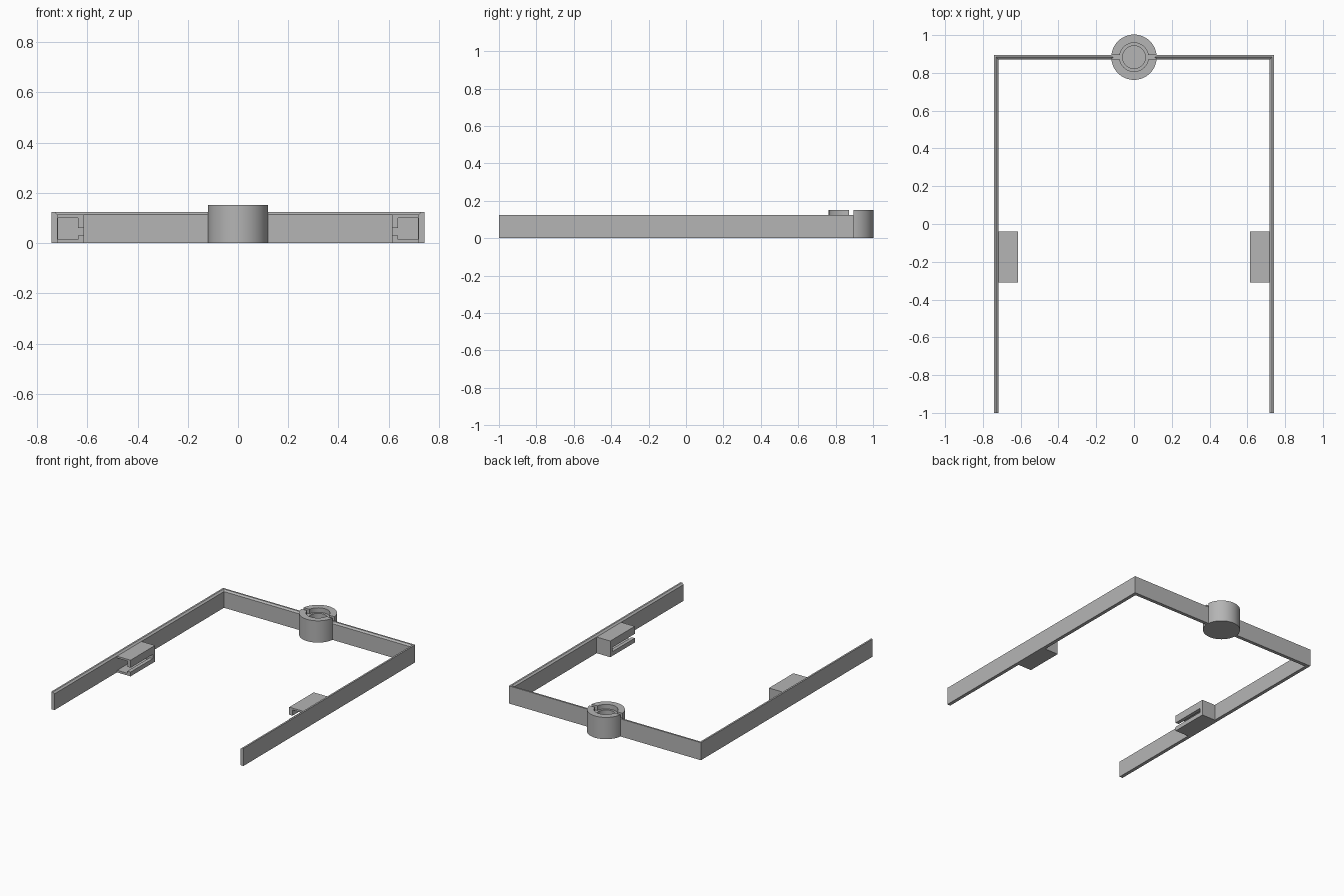
import bpy
import bmesh
import math
from mathutils import Matrix

old = bpy.data.objects.get("Cube")
if old:
    bpy.data.objects.remove(old, do_unlink=True)

grey = bpy.data.materials.new("plain grey")
grey.use_nodes = True
COLOUR = (0.46, 0.46, 0.46, 1)
grey.diffuse_color = COLOUR
grey.node_tree.nodes["Principled BSDF"].inputs["Base Color"].default_value = COLOUR

HALF_W, BACK, FRONT, THICK, HEIGHT = 0.742, 0.895, -1.0, 0.024, 0.123
LEDGE = 0.113
HUB_Y = BACK - THICK / 2


def finish(name, bm):
    bmesh.ops.recalc_face_normals(bm, faces=bm.faces)
    mesh = bpy.data.meshes.new(name)
    bm.to_mesh(mesh)
    bm.free()
    obj = bpy.data.objects.new(name, mesh)
    mesh.materials.append(grey)
    bpy.context.collection.objects.link(obj)
    return obj


def box(name, lo, hi):
    bm = bmesh.new()
    bmesh.ops.create_cube(bm, size=1)
    for v in bm.verts:
        v.co = [a + (b - a) * (c + 0.5) for a, b, c in zip(lo, hi, v.co)]
    return finish(name, bm)


def cylinder(name, radius, z0, z1):
    bm = bmesh.new()
    bmesh.ops.create_cone(bm, cap_ends=True, segments=64, radius1=radius,
                          radius2=radius, depth=z1 - z0,
                          matrix=Matrix.Translation((0, HUB_Y, (z0 + z1) / 2)))
    return finish(name, bm)


def activate(obj):
    bpy.ops.object.select_all(action="DESELECT")
    obj.select_set(True)
    bpy.context.view_layer.objects.active = obj


def cut(obj, cutter):
    activate(obj)
    mod = obj.modifiers.new("cut", "BOOLEAN")
    mod.operation = "DIFFERENCE"
    mod.solver = "EXACT"
    mod.object = cutter
    bpy.ops.object.modifier_apply(modifier=mod.name)
    bpy.data.objects.remove(cutter, do_unlink=True)


# Arm and half of the back bar: bevelled strip section swept round the corner
def half_frame(name, side):
    profile = [(0, 0), (0, HEIGHT), (THICK / 2, HEIGHT), (THICK, LEDGE), (THICK, 0)]
    bm = bmesh.new()
    rings = []
    for place in (lambda o: (HALF_W - o, FRONT),
                  lambda o: (HALF_W - o, BACK - o),
                  lambda o: (0.11, BACK - o)):
        ring = []
        for o, z in profile:
            x, y = place(o)
            ring.append(bm.verts.new((side * x, y, z)))
        rings.append(ring)
    for a, b in zip(rings, rings[1:]):
        for i in range(len(a)):
            j = (i + 1) % len(a)
            bm.faces.new((a[i], a[j], b[j], b[i]))
    bm.faces.new(rings[0])
    bm.faces.new(rings[-1])
    return finish(name, bm)


# Hollow clip, open to the front, with a slot in its inner wall
def clip(name, side):
    def span(a, b, y0, y1, z0, z1):
        xs = sorted((side * a, side * b))
        return (xs[0], y0, z0), (xs[1], y1, z1)

    body = box(name, *span(0.613, 0.722, -0.31, -0.04, 0, LEDGE))
    cut(body, box("cavity", *span(0.638, 0.716, -0.35, -0.065, 0.015, 0.1)))
    cut(body, box("slot", *span(0.58, 0.66, -0.35, -0.065, 0.03, 0.06)))


for label, side in (("left", 1), ("right", -1)):
    half_frame(label + "_frame_arm", side)
    clip(label + "_clip", side)

# Round hub: blind hole, raised collar recess, and a slot across the top
hub = cylinder("round_hub", 0.12, 0, 0.152)
cut(hub, cylinder("recess", 0.076, 0.12, 0.2))
cut(hub, cylinder("hole", 0.06, 0.06, 0.2))
cut(hub, box("cross_slot", (-0.2, HUB_Y - THICK / 2, 0.12),
             (0.2, HUB_Y + THICK / 2, 0.2)))
activate(hub)
bpy.ops.object.shade_smooth_by_angle(angle=math.radians(30))
